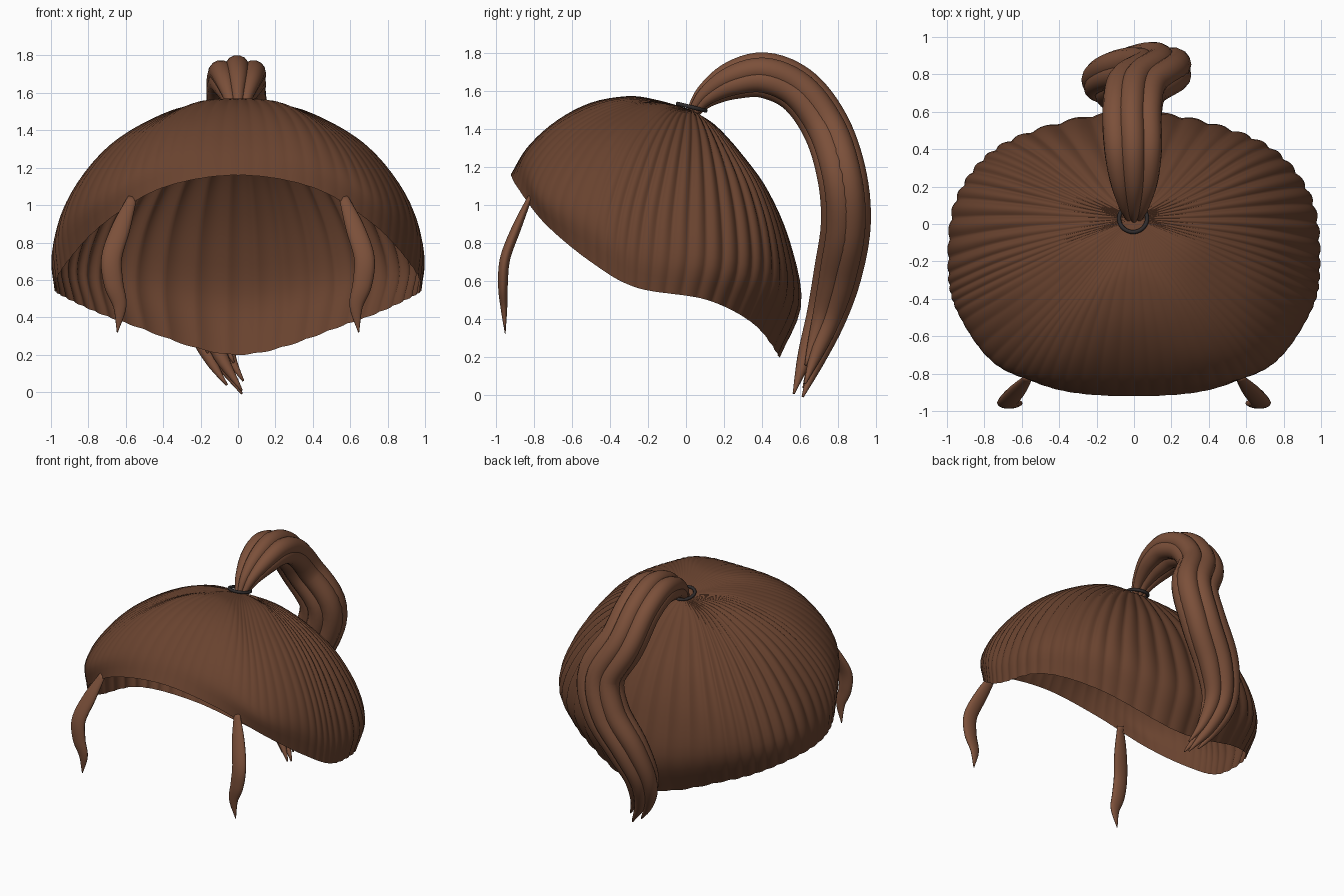
import bpy
from math import sin, cos, pi, radians
from mathutils import Vector

if "Cube" in bpy.data.objects:
    bpy.data.objects.remove(bpy.data.objects["Cube"])


def material(name, rgb):
    m = bpy.data.materials.new(name)
    m.diffuse_color = (*rgb, 1)
    m.use_nodes = True
    m.node_tree.nodes["Principled BSDF"].inputs["Base Color"].default_value = m.diffuse_color
    return m


CAP = material("cap_brown", (0.14, 0.055, 0.028))
LOCK = material("lock_brown", (0.20, 0.08, 0.042))
DARK = material("tie_dark", (0.03, 0.025, 0.025))


def spline(pts, t, closed=False):
    """Catmull-Rom point on a list of vectors, t counted in segments."""
    n = len(pts)
    i = int(t) if closed else min(int(t), n - 2)
    f = t - i
    if closed:
        a, b, c, d = (pts[(i + k) % n] for k in (-1, 0, 1, 2))
    else:
        b, c = pts[i], pts[i + 1]
        a = pts[i - 1] if i > 0 else 2 * b - c
        d = pts[i + 2] if i + 2 < n else 2 * c - b
    return 0.5 * (2 * b + (c - a) * f + (2 * a - 5 * b + 4 * c - d) * f ** 2
                  + (3 * b - a - 3 * c + d) * f ** 3)


def mesh_object(name, verts, faces, mat):
    me = bpy.data.meshes.new(name)
    me.from_pydata([tuple(v) for v in verts], [], faces)
    me.materials.append(mat)
    for p in me.polygons:
        p.use_smooth = True
    ob = bpy.data.objects.new(name, me)
    bpy.context.collection.objects.link(ob)
    return ob


def tube(name, path, radii, mat, flat=1.0, sides=14):
    """Tapered tube along a path; flat scales the thickness."""
    verts, faces = [], []
    n = len(path)
    for i, p in enumerate(path):
        tan = (path[min(i + 1, n - 1)] - path[max(i - 1, 0)]).normalized()
        nor = tan.cross(Vector((-1, 0, 0))).normalized()
        side = nor.cross(tan)
        for k in range(sides):
            a = 2 * pi * k / sides
            verts.append(p + side * cos(a) * radii[i] + nor * sin(a) * radii[i] * flat)
    for i in range(n - 1):
        for k in range(sides):
            j = (k + 1) % sides
            faces.append((i * sides + k, i * sides + j, (i + 1) * sides + j, (i + 1) * sides + k))
    faces.append(tuple(reversed(range(sides))))
    faces.append(tuple(range((n - 1) * sides, n * sides)))
    return mesh_object(name, verts, faces, mat)


# Hair cap: meridians from the tie to the rim, front round to back
front = [(0, -.15, 1.55), (0, -.3, 1.57), (0, -.5, 1.535), (0, -.68, 1.44), (0, -.83, 1.305), (0, -.92, 1.16)]
front_mid = [(.1, -.18, 1.55), (.2, -.35, 1.555), (.29, -.53, 1.5), (.36, -.71, 1.39), (.4, -.84, 1.24), (.41, -.885, 1.09)]
front_diag = [(.2, -.19, 1.54), (.37, -.38, 1.49), (.53, -.55, 1.38), (.65, -.68, 1.23), (.72, -.76, 1.06), (.72, -.74, .9)]
front_side = [(.27, -.11, 1.525), (.5, -.25, 1.44), (.69, -.36, 1.31), (.85, -.45, 1.11), (.925, -.5, .91), (.91, -.5, .7)]
side = [(.3, -.04, 1.49), (.55, -.1, 1.39), (.76, -.16, 1.22), (.92, -.22, .98), (.99, -.25, .75), (.98, -.26, .565)]
side_back = [(.27, .07, 1.46), (.5, .11, 1.34), (.7, .14, 1.16), (.86, .16, .92), (.94, .16, .69), (.91, .11, .5)]
back_diag = [(.2, .14, 1.42), (.36, .26, 1.27), (.5, .37, 1.08), (.61, .44, .84), (.65, .45, .6), (.6, .36, .37)]
back = [(0, .16, 1.41), (0, .3, 1.25), (0, .43, 1.06), (0, .54, .8), (0, .6, .48), (0, .49, .2)]
half = [front, front_mid, front_diag, front_side, side, side_back, back_diag, back]
ring = half + [[(-x, y, z) for x, y, z in m] for m in half[6:0:-1]]
pole = Vector((0, .03, 1.5))
ring = [[pole] + [Vector(p) for p in m] for m in ring]

COLS, ROWS = 560, 26
verts, faces = [pole], []
for c in range(COLS):
    u = 14 * c / COLS
    around = [spline([m[k] for m in ring], u, True) for k in range(7)]
    backness = min(1, max(.2, (4.6 - abs(u - 7)) / 2.2))
    for r in range(1, ROWS + 1):
        s = r / ROWS
        p = spline(around, 6 * s)
        out = (p - Vector((0, -.15, .6))).normalized()
        wave = abs(sin(4.5 * pi * u + .5 * sin(3 * u))) - .6
        fade = min(1, s * 2.2) * (1 - .5 * max(0, s - .7) / .3)
        verts.append(p + out * wave * .02 * backness * fade)
for c in range(COLS):
    a, b = 1 + c * ROWS, 1 + ((c + 1) % COLS) * ROWS
    faces.append((0, a, b))
    for r in range(ROWS - 1):
        faces.append((a + r, a + r + 1, b + r + 1, b + r))
mesh_object("hair_cap", verts, faces, CAP)

# Hair tie
bpy.ops.mesh.primitive_torus_add(location=(-.005, .03, 1.513), rotation=(radians(-14), 0, 0),
                                 major_radius=.075, minor_radius=.011,
                                 major_segments=36, minor_segments=10)
tie = bpy.context.object
tie.name = "hair_tie"
tie.data.materials.append(DARK)
bpy.ops.object.shade_smooth()

# Ponytail: six strands bundled round an arching, swaying centre line
centre = [Vector(p) for p in [
    (0, .03, 1.48), (0, .11, 1.575), (0, .25, 1.655), (-.005, .42, 1.68), (-.01, .6, 1.595), (.02, .74, 1.4),
    (.14, .82, 1.15), (.08, .84, .9), (-.07, .80, .65), (-.15, .74, .42), (-.1, .66, .2), (.02, .59, .0)]]
spread = [Vector((v,)*2) for v in (.3, .55, .85, 1, 1, 1, 1, 1, 1, .85, .6, .45)]
thick = [Vector((v,)*2) for v in (.015, .034, .055, .066, .069, .072, .076, .077, .073, .06, .042, .006)]
lengths = [1.0, .98, .94, 1.0, .9, .97]
for k, length in enumerate(lengths):
    a = pi / 2 + k * pi / 3
    path, radii = [], []
    for i in range(61):
        t = 11 * length * i / 60
        p = spline(centre, t)
        tan = (spline(centre, min(t + .05, 11)) - spline(centre, max(t - .05, 0))).normalized()
        nor = tan.cross(Vector((-1, 0, 0))).normalized()
        w = spline(spread, t)[0]
        path.append(p + w * (nor.cross(tan) * cos(a) * .102 + nor * sin(a) * .056))
        radii.append(max(.003, spline(thick, 11 * i / 60)[0]))
    tube(f"ponytail_strand_{k + 1}", path, radii, LOCK)

# Loose face locks, mirrored
lock = [(.565, -.82, 1.04), (.625, -.89, .88), (.675, -.95, .72), (.665, -.962, .58), (.632, -.957, .46), (.645, -.95, .32)]
width = [Vector((v,)*2) for v in (.025, .05, .055, .052, .036, .003)]
for name, sx in (("face_lock_right", 1), ("face_lock_left", -1)):
    pts = [Vector((sx * x, y, z)) for x, y, z in lock]
    ts = [5 * i / 36 for i in range(37)]
    tube(name, [spline(pts, t) for t in ts], [max(.003, spline(width, t)[0]) for t in ts], LOCK, flat=.5)
